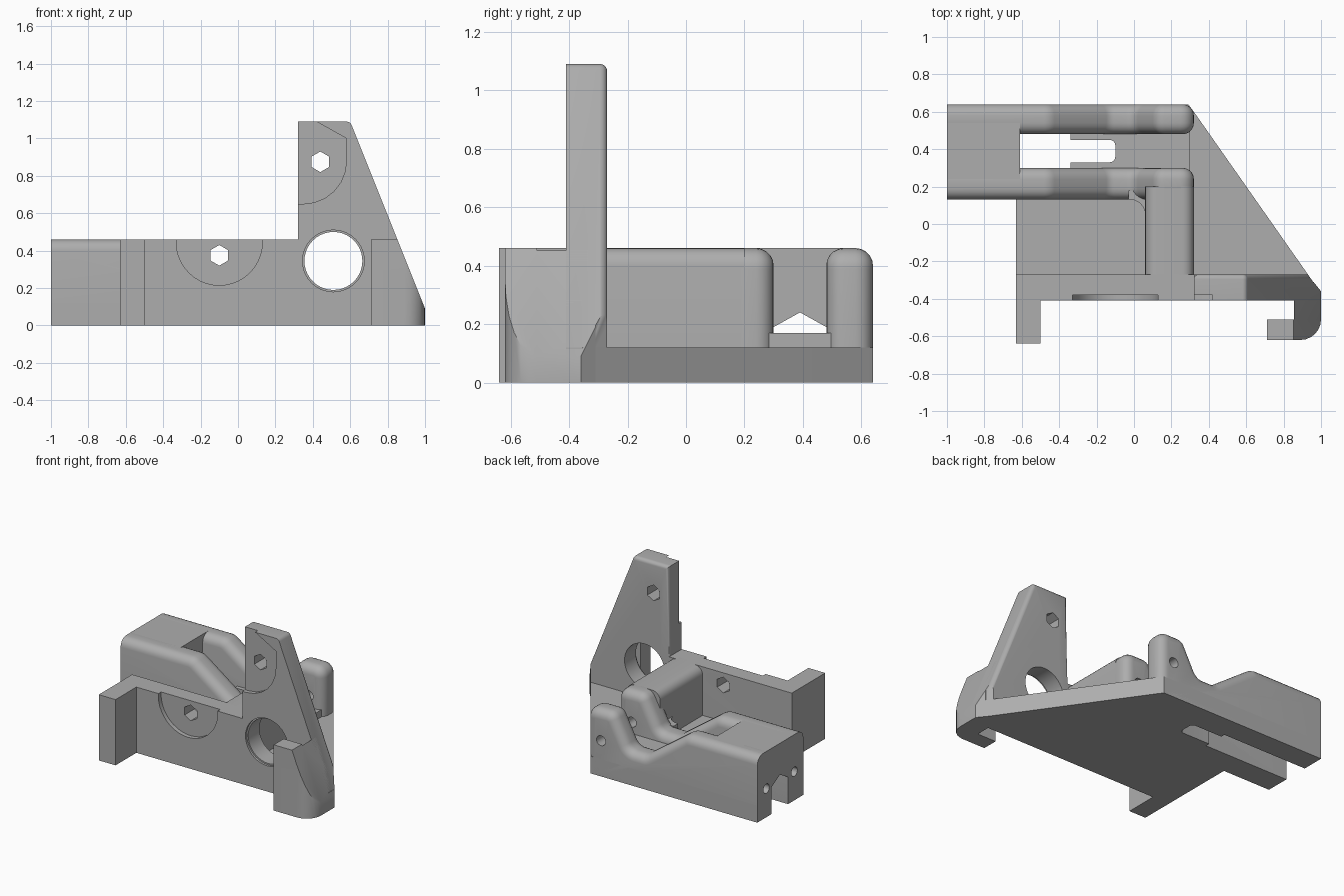
import bpy, bmesh, math
from mathutils import Vector

if "Cube" in bpy.data.objects:
    bpy.data.objects.remove(bpy.data.objects["Cube"], do_unlink=True)

grey = bpy.data.materials.new("mid_grey")
grey.use_nodes = True
grey.diffuse_color = (0.42, 0.42, 0.42, 1)
grey.node_tree.nodes["Principled BSDF"].inputs["Base Color"].default_value = (0.42, 0.42, 0.42, 1)


def rounded(points, steps=6):
    """Outline from (u, v) or (u, v, radius) corners."""
    out = []
    n = len(points)
    for i, p in enumerate(points):
        c = Vector(p[:2])
        if len(p) < 3:
            out.append(c)
            continue
        a = (Vector(points[i - 1][:2]) - c).normalized()
        b = (Vector(points[(i + 1) % n][:2]) - c).normalized()
        half = a.angle(b) / 2
        mid = c + (a + b).normalized() * p[2] / math.sin(half)
        start = c + a * p[2] / math.tan(half) - mid
        end = c + b * p[2] / math.tan(half) - mid
        sweep = start.angle_signed(end)
        for k in range(steps + 1):
            t = -sweep * k / steps
            out.append(mid + Vector((start.x * math.cos(t) - start.y * math.sin(t),
                                     start.x * math.sin(t) + start.y * math.cos(t))))
    return out


def circle(u, v, r, n=40):
    return [(u + r * math.sin(math.tau * k / n), v + r * math.cos(math.tau * k / n)) for k in range(n)]


def rect(u0, u1, v0, v1):
    return [(u0, v0), (u1, v0), (u1, v1), (u0, v1)]


def prism(name, axis, outline, lo, hi, edge_rule=None, width=0.0):
    """Extrude an outline along an axis; edges passing edge_rule are rounded."""
    def place(p, d):
        return {"x": (d, p[0], p[1]), "y": (p[0], d, p[1]), "z": (p[0], p[1], d)}[axis]
    bm = bmesh.new()
    pts = rounded(outline)
    face = bm.faces.new([bm.verts.new(place(p, lo)) for p in pts])
    ext = bmesh.ops.extrude_face_region(bm, geom=[face])
    shift = Vector(place((0, 0), hi - lo))
    bmesh.ops.translate(bm, vec=shift, verts=[g for g in ext["geom"] if isinstance(g, bmesh.types.BMVert)])
    bmesh.ops.recalc_face_normals(bm, faces=bm.faces[:])
    if edge_rule:
        edges = [e for e in bm.edges if edge_rule(e.verts[0].co, e.verts[1].co)]
        bmesh.ops.bevel(bm, geom=edges, offset=width, segments=5, profile=0.5,
                        affect="EDGES", clamp_overlap=True)
        bmesh.ops.recalc_face_normals(bm, faces=bm.faces[:])
    mesh = bpy.data.meshes.new(name)
    bm.to_mesh(mesh)
    bm.free()
    mesh.materials.append(grey)
    obj = bpy.data.objects.new(name, mesh)
    bpy.context.collection.objects.link(obj)
    return obj


def cut(obj, axis, outline, lo, hi):
    cutter = prism("cutter", axis, outline, lo, hi)
    bpy.context.view_layer.objects.active = obj
    mod = obj.modifiers.new("cut", "BOOLEAN")
    mod.operation, mod.solver, mod.object = "DIFFERENCE", "EXACT", cutter
    bpy.ops.object.modifier_apply(modifier=mod.name)
    bpy.data.objects.remove(cutter, do_unlink=True)


parts = []

# Base plate with the slanted rear edge
base = prism("base_plate", "z", [(-0.63, -0.41), (0.99, -0.41), (0.99, -0.355), (0.93, -0.27), (0.32, 0.6),
                                 (0.29, 0.64), (-1, 0.64), (-1, 0.13), (-0.63, 0.13)], 0, 0.12)
floor = prism("channel_floor", "z", rect(-0.34, 0.3, 0.28, 0.5), 0.05, 0.17)
narrow = [(-0.5, 0.33), (-0.1, 0.33, 0.03), (-0.1, 0.45, 0.03), (-0.5, 0.45)]
cut(base, "z", rect(-1.2, -0.34, 0.3, 0.48), -1, 1)
for part in (base, floor):
    cut(part, "z", narrow, -1, 1)
parts += [base, floor]

# Front plate with tower, round opening, bolt holes and shallow recesses
plate = prism("front_plate", "y", [(-0.63, 0), (1, 0), (1, 0.09), (0.6, 1.09, 0.03), (0.32, 1.09),
                                   (0.32, 0.46), (-0.63, 0.46)], -0.41, -0.27,
              lambda a, b: a.y > -0.3 and b.y > -0.3 and (a.z + b.z) / 2 > 0.5, 0.025)
corner = [(0.93, -0.27), (1.07, -0.47), (1.2, -0.47), (1.2, -0.1), (0.811, -0.1)]
cut(plate, "z", corner, -1, 2)
cut(plate, "y", circle(0.51, 0.345, 0.155), -1, 1)
cut(plate, "y", circle(0.51, 0.345, 0.165), -1, -0.395)
cut(plate, "y", circle(-0.1, 0.445, 0.23), -1, -0.38)
cut(plate, "y", [(0.25, 0.65), (0.58, 0.65, 0.23), (0.58, 1.0), (0.33, 1.14), (0.25, 1.14)], -1, -0.38)
for x, z in ((0.44, 0.875), (-0.1, 0.375)):
    cut(plate, "y", circle(x, z, 0.055, 6), -1, 1)
parts.append(plate)

# End tab and hooked end, the hook trimmed by the tower slope
parts.append(prism("end_tab", "z", rect(-0.63, -0.5, -0.64, -0.35), 0, 0.46))
hook = prism("end_hook", "z", [(0.71, -0.62), (1, -0.62, 0.11), (1, -0.36), (0.96, -0.31), (0.855, -0.31),
                               (0.855, -0.51), (0.71, -0.51)], 0, 0.46)
cut(hook, "y", [(1, 0.09), (1.2, -0.41), (1.2, 1.09), (0.6, 1.09)], -1, 1)
parts.append(hook)

# Two dipped side rails with rounded upper edges
rail_outline = [(-1, 0), (0.32, 0), (0.32, 0.46, 0.07), (0.12, 0.46, 0.07), (0.0, 0.23, 0.07),
                (-0.13, 0.23, 0.07), (-0.45, 0.46, 0.1), (-1, 0.46)]


def rail_edge(a, b):
    return abs(a.y - b.y) < 1e-4 and max(a.z, b.z) > 0.1 and max(a.x, b.x) > -0.99


for name, y0, y1, bore in (("rear_rail", 0.48, 0.64, 0.54), ("inner_rail", 0.13, 0.3, 0.23)):
    rail = prism(name, "y", rail_outline, y0, y1, rail_edge, 0.06)
    cut(rail, "y", circle(0.21, 0.25, 0.035, 20), -1, 1)
    cut(rail, "x", circle(bore, 0.2, 0.033, 20), -2, -0.7)
    parts.append(rail)

# Bridge block joining the rails, with a gabled channel beneath
parts.append(prism("bridge_block", "x", [(0.25, 0.46), (0.58, 0.46), (0.58, 0.25), (0.48, 0.25), (0.48, 0.19),
                                         (0.39, 0.24), (0.3, 0.19), (0.3, 0.25), (0.2, 0.25), (0.2, 0.46)],
                   -1, -0.61))

# Cross wall from the front plate to the inner rail, and the pocket corner
parts.append(prism("cross_wall", "y", [(0.06, 0), (0.32, 0), (0.32, 0.46, 0.06), (0.06, 0.46, 0.06)], -0.3, 0.2))
parts.append(prism("pocket_corner", "z", [(-0.03, 0.13), (0.06, 0.13, 0.08), (0.06, 0.04), (0.1, 0.04),
                                          (0.1, 0.18), (-0.03, 0.18)], 0.05, 0.24))

# Smooth the curved faces and keep sharp edges
bpy.ops.object.select_all(action="DESELECT")
for part in parts:
    part.select_set(True)
bpy.context.view_layer.objects.active = parts[0]
bpy.ops.object.shade_smooth_by_angle(angle=math.radians(32))
